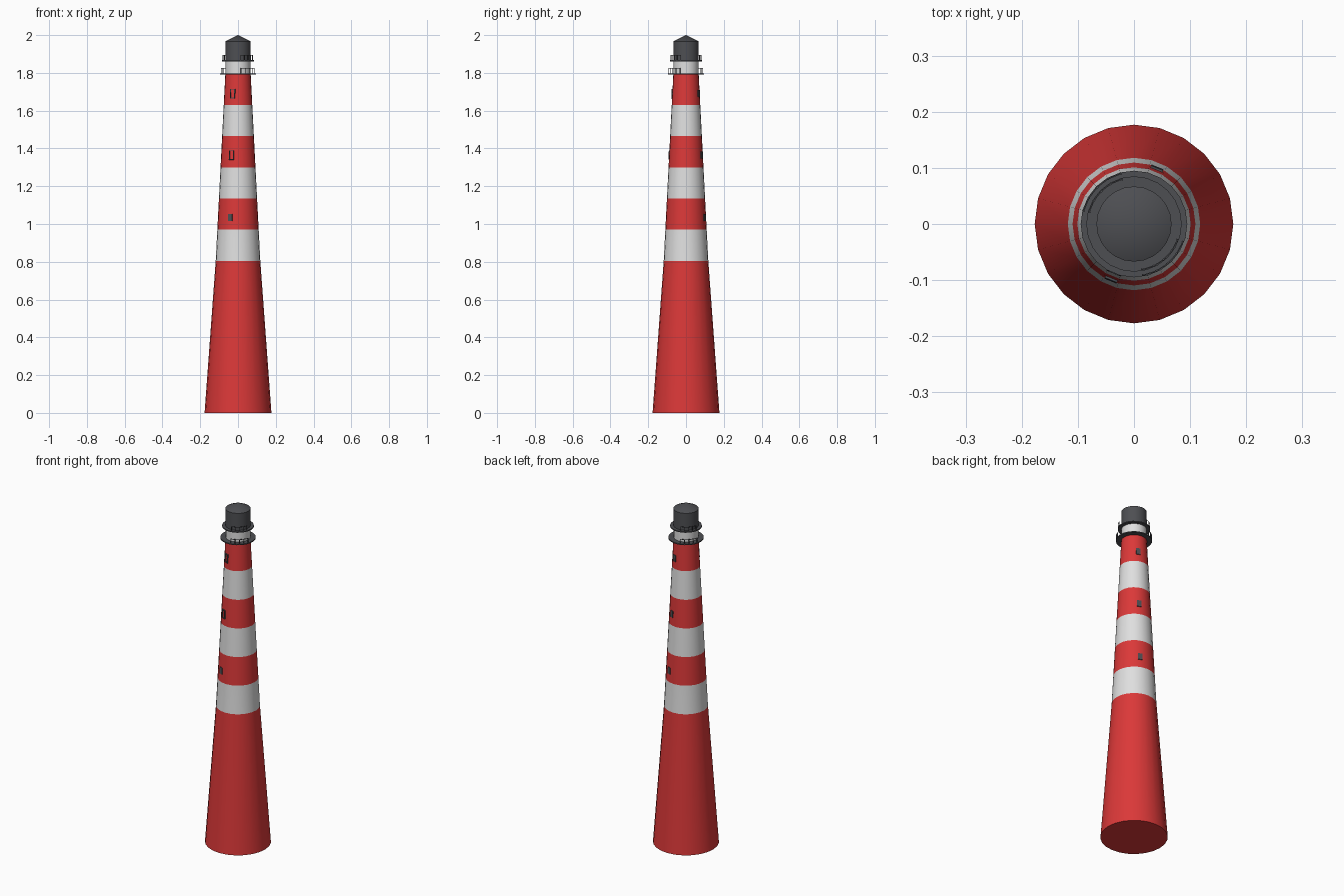
import bpy, bmesh, math
from mathutils import Matrix, Vector

cube = bpy.data.objects.get("Cube")
if cube:
    bpy.data.objects.remove(cube)

SIDES = 24
BASE_R, KNEE_R, TOP_R = 0.177, 0.118, 0.067
KNEE_Z, TOP_Z = 0.805, 1.795


def material(name, color):
    m = bpy.data.materials.new(name)
    m.use_nodes = True
    m.diffuse_color = (*color, 1)
    m.node_tree.nodes["Principled BSDF"].inputs["Base Color"].default_value = (*color, 1)
    return m


red = material("red paint", (0.71, 0.04, 0.04))
white = material("white paint", (0.74, 0.74, 0.74))
grey = material("dark grey metal", (0.075, 0.077, 0.085))


def finish(name, bm, mats, smooth=True):
    bmesh.ops.recalc_face_normals(bm, faces=bm.faces)
    mesh = bpy.data.meshes.new(name)
    bm.to_mesh(mesh)
    bm.free()
    for m in mats:
        mesh.materials.append(m)
    obj = bpy.data.objects.new(name, mesh)
    bpy.context.collection.objects.link(obj)
    if smooth:
        bpy.ops.object.select_all(action='DESELECT')
        obj.select_set(True)
        bpy.context.view_layer.objects.active = obj
        bpy.ops.object.shade_smooth_by_angle(angle=math.radians(30))
    return obj


def lathe(name, profile, mats, slots=None):
    """Spin (radius, z) points into a closed solid, one material slot per segment."""
    bm = bmesh.new()
    rings = []
    for r, z in profile:
        if r == 0:
            rings.append([bm.verts.new((0, 0, z))] * SIDES)
        else:
            rings.append([bm.verts.new((r * math.cos(a), r * math.sin(a), z))
                          for a in (2 * math.pi * i / SIDES for i in range(SIDES))])
    for k, (lo, hi) in enumerate(zip(rings, rings[1:])):
        for i in range(SIDES):
            j = (i + 1) % SIDES
            face = bm.faces.new(list(dict.fromkeys((lo[i], lo[j], hi[j], hi[i]))))
            face.material_index = slots[k] if slots else 0
    return finish(name, bm, mats)


def tower_radius(z):
    if z < KNEE_Z:
        return BASE_R + (KNEE_R - BASE_R) * z / KNEE_Z
    return KNEE_R + (TOP_R - KNEE_R) * (z - KNEE_Z) / (TOP_Z - KNEE_Z)


def add_box(bm, size, matrix):
    bmesh.ops.create_cube(bm, size=1, matrix=matrix @ Matrix.Diagonal((*size, 1)))


# Striped tower: tall red foot, then alternating white and red bands
levels = [KNEE_Z + (TOP_Z - KNEE_Z) * i / 6 for i in range(7)]
profile = [(0, 0), (BASE_R, 0)] + [(tower_radius(z), z) for z in levels] + [(0, TOP_Z)]
lathe("tower", profile, [red, white], [0, 0, 1, 0, 1, 0, 1, 0, 1])

# Watch room, lantern and roof
lathe("watch_room", [(0, 1.795), (0.066, 1.795), (0.066, 1.865), (0, 1.865)], [white])
lathe("lantern", [(0, 1.862), (0.067, 1.862), (0.067, 1.967), (0, 2.0)], [grey])

# Galleries with short stretches of railing on opposite sides
for label, radius, z in (("lower", 0.095, 1.795), ("upper", 0.085, 1.864)):
    lathe(label + "_gallery", [(0, z - 0.003), (radius, z - 0.003),
                               (radius, z + 0.003), (0, z + 0.003)], [grey])
    bm = bmesh.new()
    rail_r = radius - 0.003
    for middle in (-50, 135):
        angles = [math.radians(middle + d) for d in (-30, -15, 0, 15, 30)]
        for a in angles:
            place = Matrix.Rotation(a, 4, 'Z') @ Matrix.Translation((rail_r, 0, z + 0.015))
            add_box(bm, (0.003, 0.003, 0.03), place)
        for a, b in zip(angles, angles[1:]):
            mid = (a + b) / 2
            place = Matrix.Rotation(mid, 4, 'Z') @ Matrix.Translation((rail_r, 0, z + 0.029))
            add_box(bm, (0.002, 2 * rail_r * math.sin((b - a) / 2), 0.003), place)
    finish(label + "_railing", bm, [grey], smooth=False)

# Windows: three on the front and three on the back of the tower
WIDTH, HEIGHT, BAR, DEPTH = 0.027, 0.05, 0.004, 0.012
tilt = math.atan((KNEE_R - TOP_R) / (TOP_Z - KNEE_Z))
for side, angle in (("front", -112.5), ("back", 67.5)):
    for n, z in enumerate((1.035, 1.365, 1.69)):
        bm = bmesh.new()
        place = (Matrix.Rotation(math.radians(angle), 4, 'Z')
                 @ Matrix.Translation((tower_radius(z) * 0.99, 0, z))
                 @ Matrix.Rotation(-tilt, 4, 'Y'))
        if side == "back" or n == 0:
            add_box(bm, (0.008, WIDTH * 0.85, HEIGHT * 0.75), place)
        else:
            for s in (-1, 1):
                upright = Matrix.Translation((0, s * (WIDTH - BAR) / 2, 0))
                add_box(bm, (DEPTH, BAR, HEIGHT), place @ upright)
                bar = Matrix.Translation((0, 0, s * (HEIGHT - BAR) / 2))
                add_box(bm, (DEPTH, WIDTH - 2 * BAR, BAR), place @ bar)
        finish(f"{side}_window_{n + 1}", bm, [grey], smooth=False)
